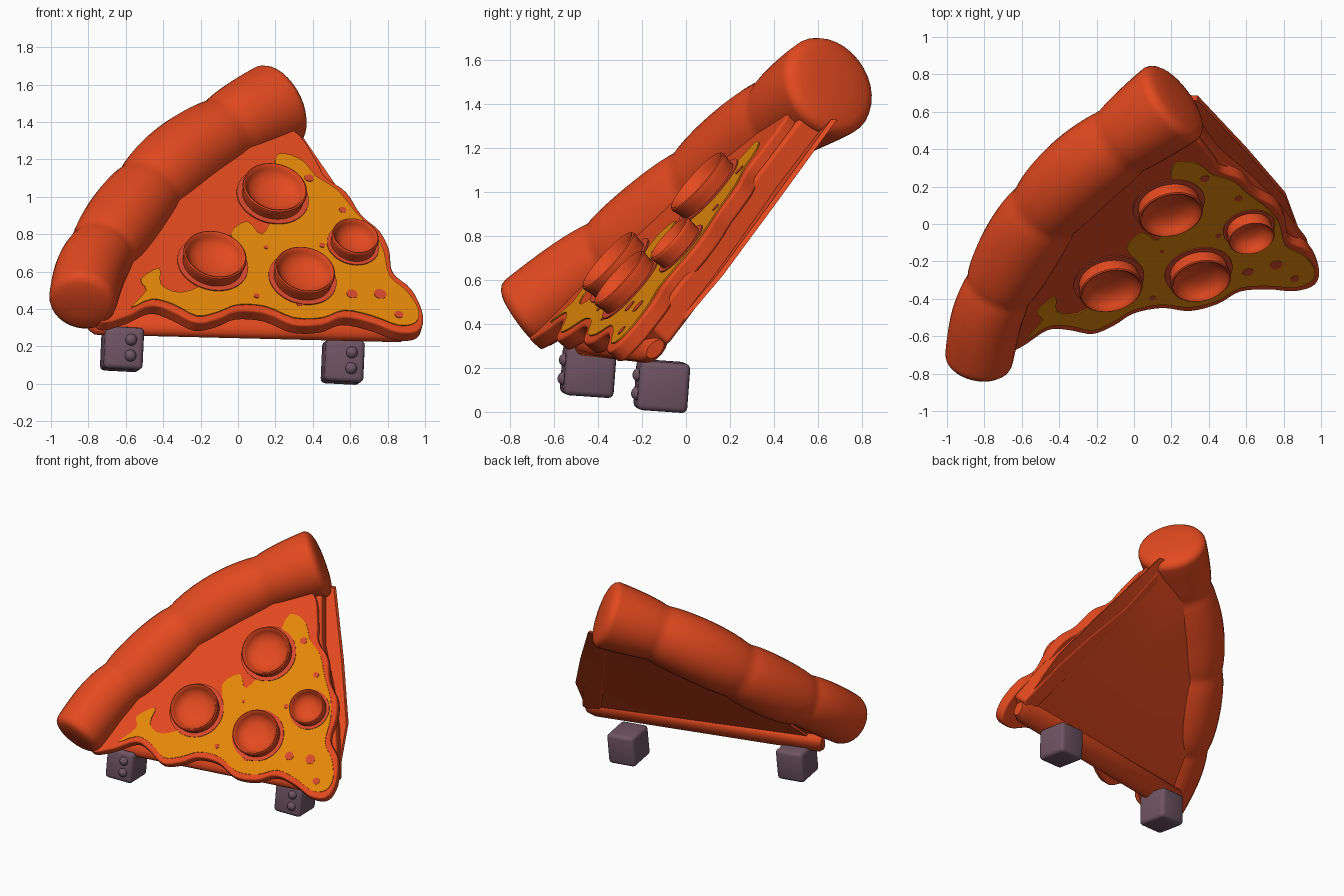
import bpy, bmesh, math
from mathutils import Vector, Matrix

if "Cube" in bpy.data.objects:
    bpy.data.objects.remove(bpy.data.objects["Cube"])

N = Vector((0.185, -0.73, 0.657)).normalized()   # direction the slice faces
ROT = N.to_track_quat('Z', 'Y').to_matrix().to_4x4()


def mat(name, c):
    m = bpy.data.materials.new(name)
    m.diffuse_color = (*c, 1)
    m.use_nodes = True
    m.node_tree.nodes["Principled BSDF"].inputs["Base Color"].default_value = m.diffuse_color
    return m


RED = mat("baked orange red", (0.77, 0.068, 0.014))
SAUCE = mat("sauce red", (0.68, 0.066, 0.026))
YELLOW = mat("cheese yellow", (0.78, 0.25, 0.003))
PURPLE = mat("dusky purple", (0.16, 0.09, 0.125))


def P(x, z, d):
    """Point on the tilted plane at offset d, from its front-view x and z."""
    return Vector((x, (d - N.x * x - N.z * z) / N.y, z))


def finish(name, bm, material, angle=40):
    bmesh.ops.recalc_face_normals(bm, faces=bm.faces)
    me = bpy.data.meshes.new(name)
    bm.to_mesh(me)
    bm.free()
    ob = bpy.data.objects.new(name, me)
    bpy.context.collection.objects.link(ob)
    me.materials.append(material)
    bpy.ops.object.select_all(action='DESELECT')
    ob.select_set(True)
    bpy.context.view_layer.objects.active = ob
    bpy.ops.object.shade_smooth_by_angle(angle=math.radians(angle))
    return ob


def spline(pts, steps, closed):
    """Catmull-Rom curve through tuples of any size."""
    n, out = len(pts), []
    for i in range(n if closed else n - 1):
        q = [pts[(i + k) % n] if closed else pts[min(max(i + k, 0), n - 1)] for k in (-1, 0, 1, 2)]
        for s in range(steps):
            t = s / steps
            out.append(tuple(0.5 * (2 * b + (c - a) * t + (2 * a - 5 * b + 4 * c - d) * t * t
                                    + (3 * b - a - 3 * c + d) * t ** 3) for a, b, c, d in zip(*q)))
    if not closed:
        out.append(pts[-1])
    return out


def slab(name, pts, top, bottom, material, bevel=0):
    """Outline in front-view coordinates, extruded along the slice normal."""
    bm = bmesh.new()
    a = [bm.verts.new(P(x, z, top)) for x, z in pts]
    b = [bm.verts.new(v.co + N * (bottom - top)) for v in a]
    bm.faces.new(a)
    bm.faces.new(b[::-1])
    for i in range(len(a)):
        j = (i + 1) % len(a)
        bm.faces.new((a[i], b[i], b[j], a[j]))
    ob = finish(name, bm, material)
    if bevel:
        m = ob.modifiers.new("round", 'BEVEL')
        m.width, m.segments, m.harden_normals = bevel, 4, True
    return ob


def sweep(name, rings, sides, material, flat=1):
    """Tube through (x, y, z, radius) rings with closed ends."""
    bm = bmesh.new()
    loops = []
    for i, (x, y, z, r) in enumerate(rings):
        c = Vector((x, y, z))
        t = (Vector(rings[min(i + 1, len(rings) - 1)][:3]) - Vector(rings[max(i - 1, 0)][:3])).normalized()
        u = t.cross(N).normalized()
        v = t.cross(u) * flat
        loops.append([bm.verts.new(c + r * (u * math.cos(a) + v * math.sin(a)))
                      for a in (2 * math.pi * k / sides for k in range(sides))])
    for a, b in zip(loops, loops[1:]):
        for k in range(sides):
            j = (k + 1) % sides
            bm.faces.new((a[k], a[j], b[j], b[k]))
    bm.faces.new(loops[0])
    bm.faces.new(loops[-1])
    return finish(name, bm, material, 50)


def lathe(name, profile, centre, material, sides=40):
    bm = bmesh.new()
    vs = [bm.verts.new((r, 0, h)) for r, h in profile]
    es = [bm.edges.new(e) for e in zip(vs, vs[1:])]
    bmesh.ops.spin(bm, geom=vs + es, axis=(0, 0, 1), cent=(0, 0, 0), steps=sides, angle=2 * math.pi)
    bmesh.ops.remove_doubles(bm, verts=bm.verts, dist=1e-4)
    bm.transform(Matrix.Translation(centre) @ ROT)
    return finish(name, bm, material)


# Wavy upper layer of the slice
edge = [(0.99, 0.38), (0.97, 0.29), (0.86, 0.28), (0.72, 0.33), (0.57, 0.36), (0.45, 0.32),
        (0.3, 0.32), (0.15, 0.38), (0.0, 0.39), (-0.1, 0.35), (-0.22, 0.33), (-0.35, 0.39),
        (-0.46, 0.42), (-0.6, 0.36), (-0.74, 0.34), (-0.78, 0.5), (-0.6, 0.85), (-0.3, 1.18),
        (0.08, 1.38), (0.3, 1.36), (0.42, 1.2), (0.47, 1.11), (0.58, 1.03), (0.66, 0.91),
        (0.76, 0.82), (0.81, 0.72), (0.83, 0.6), (0.93, 0.51)]
slab("slice_top", spline(edge, 4, True), 0.61, 0.53, RED, 0.03)

# Hollow underside: side wall along the right edge, back sheet, wide beam along the lower edge
slab("right_wall", [(0.24, 1.36), (0.33, 1.35), (0.47, 1.09), (0.65, 0.87), (0.8, 0.66), (0.95, 0.4),
                    (0.85, 0.34), (0.7, 0.58)], 0.56, 0.43, RED, 0.02)
bm = bmesh.new()
back = [(0.9, 0.33, 0.44), (-0.72, 0.38, 0.44), (-0.6, 0.8, 0.39), (-0.3, 1.13, 0.37), (0.1, 1.32, 0.38),
        (0.34, 1.33, 0.435), (0.6, 0.95, 0.435), (0.81, 0.62, 0.435)]
hub = [bm.verts.new(P(0.1, 0.8, 0.425 + k)) for k in (0, 0.02)]
rims = [[bm.verts.new(P(x, z, d + k)) for x, z, d in back] for k in (0, 0.02)]
for i in range(len(back)):
    j = (i + 1) % len(back)
    for h, r in zip(hub, rims):
        bm.faces.new((h, r[i], r[j]))
    bm.faces.new((rims[0][i], rims[0][j], rims[1][j], rims[1][i]))
finish("back_sheet", bm, RED, 20)
sweep("lower_beam", [(-0.8, -0.5, 0.335, 0.06), (-0.77, -0.49, 0.335, 0.085),
                     (0.86, -0.15, 0.295, 0.085), (0.92, -0.14, 0.285, 0.05)], 16, RED, 0.62)

# Puffy crust: thick tube pinched between its segments
path = [(-0.83, -0.72, 0.45, 0.18), (-0.78, -0.48, 0.62, 0.19), (-0.67, -0.24, 0.78, 0.205),
        (-0.5, 0.04, 1.0, 0.215), (-0.29, 0.27, 1.2, 0.215), (-0.02, 0.48, 1.37, 0.22),
        (0.2, 0.645, 1.48, 0.235)]
crust = spline(path, 12, False)
pinch = [-0.12, 0.26, 0.52, 0.8, 1.12]
rings = []
for i, (x, y, z, r) in enumerate(crust):
    s = i / (len(crust) - 1)
    a, b = next((a, b) for a, b in zip(pinch, pinch[1:]) if s <= b)
    rings.append((x, y, z, r * (0.88 + 0.14 * math.sin(math.pi * (s - a) / (b - a)) ** 0.5)))


def cap(ring, nxt):
    """Rounded end rings."""
    d = (Vector(ring[:3]) - Vector(nxt[:3])).normalized()
    return [(*(Vector(ring[:3]) + d * k), ring[3] * s)
            for k, s in ((0.02, 0.96), (0.035, 0.88), (0.045, 0.76), (0.055, 0.4))]


rings = cap(rings[0], rings[1])[::-1] + rings + cap(rings[-1], rings[-2])
sweep("crust", rings, 32, RED)

# Melted cheese plate with spots
cheese = [(0.2, 1.2), (0.26, 1.23), (0.35, 1.19), (0.42, 1.11), (0.53, 1.04), (0.62, 0.93), (0.72, 0.82),
          (0.78, 0.71), (0.81, 0.58), (0.9, 0.5), (0.965, 0.4), (0.95, 0.33), (0.86, 0.315),
          (0.72, 0.365), (0.57, 0.395), (0.45, 0.355), (0.3, 0.355), (0.15, 0.415), (0.0, 0.425),
          (-0.11, 0.385), (-0.22, 0.365), (-0.34, 0.425), (-0.46, 0.455), (-0.57, 0.41),
          (-0.49, 0.5), (-0.52, 0.56), (-0.42, 0.62), (-0.41, 0.53), (-0.3, 0.49), (-0.15, 0.55),
          (0.03, 0.66), (-0.04, 0.8), (0.05, 0.87), (0.13, 0.8), (0.2, 0.95)]
slab("cheese", spline(cheese, 3, True), 0.616, 0.607, YELLOW)
spots = [(0.15, 0.73, .012), (0.33, 0.43, .02), (0.45, 0.74, .016), (0.61, 0.48, .03),
         (0.76, 0.48, .034), (0.86, 0.37, .024), (0.56, 0.93, .02), (0.38, 1.1, .025), (0.1, 0.47, .016)]
for x, z, r in spots:
    lathe("cheese_spot", [(0, .003), (r, .003), (r, -.003)], P(x, z, 0.616), SAUCE, 14)

# Cupped topping discs, each in a ring of sauce
for x, z, r in [(0.19, 1.02, .175), (-0.13, 0.66, .172), (0.35, 0.58, .165), (0.62, 0.76, .127)]:
    c = P(x, z, 0.645)
    lathe("sauce_ring", [(r * .9, .003), (r * 1.12, .003), (r * 1.12, -.004)], c - N * 0.026, SAUCE)
    lathe("topping_cup", [(r * .93, -.06), (r * .97, .01), (r, .035), (r * .99, .045), (r * .95, .05),
                          (r * .9, .045), (r * .85, .025), (r * .72, -.002), (r * .45, -.02),
                          (0, -.026)], c, RED)

# Feet with two round studs on the front
for x, y, z in [(-0.62, -0.445, 0.185), (0.56, -0.11, 0.117)]:
    m = (Matrix.Translation((x, y, z)) @ Matrix.Rotation(math.radians(6), 4, 'Z')
         @ Matrix.Rotation(math.radians(3), 4, 'Y') @ Matrix.Rotation(math.radians(-4), 4, 'X'))
    bm = bmesh.new()
    bmesh.ops.create_cube(bm, size=1, matrix=m @ Matrix.Diagonal((0.21, 0.23, 0.225, 1)))
    bmesh.ops.bevel(bm, geom=bm.edges[:], offset=0.025, segments=3, profile=0.5, affect='EDGES')
    finish("foot", bm, PURPLE)
    bm = bmesh.new()
    for h in (0.045, -0.04):
        bmesh.ops.create_uvsphere(bm, u_segments=16, v_segments=10, radius=0.032,
                                  matrix=m @ Matrix.Translation((0.035, -0.11, h)))
    finish("foot_studs", bm, PURPLE)
